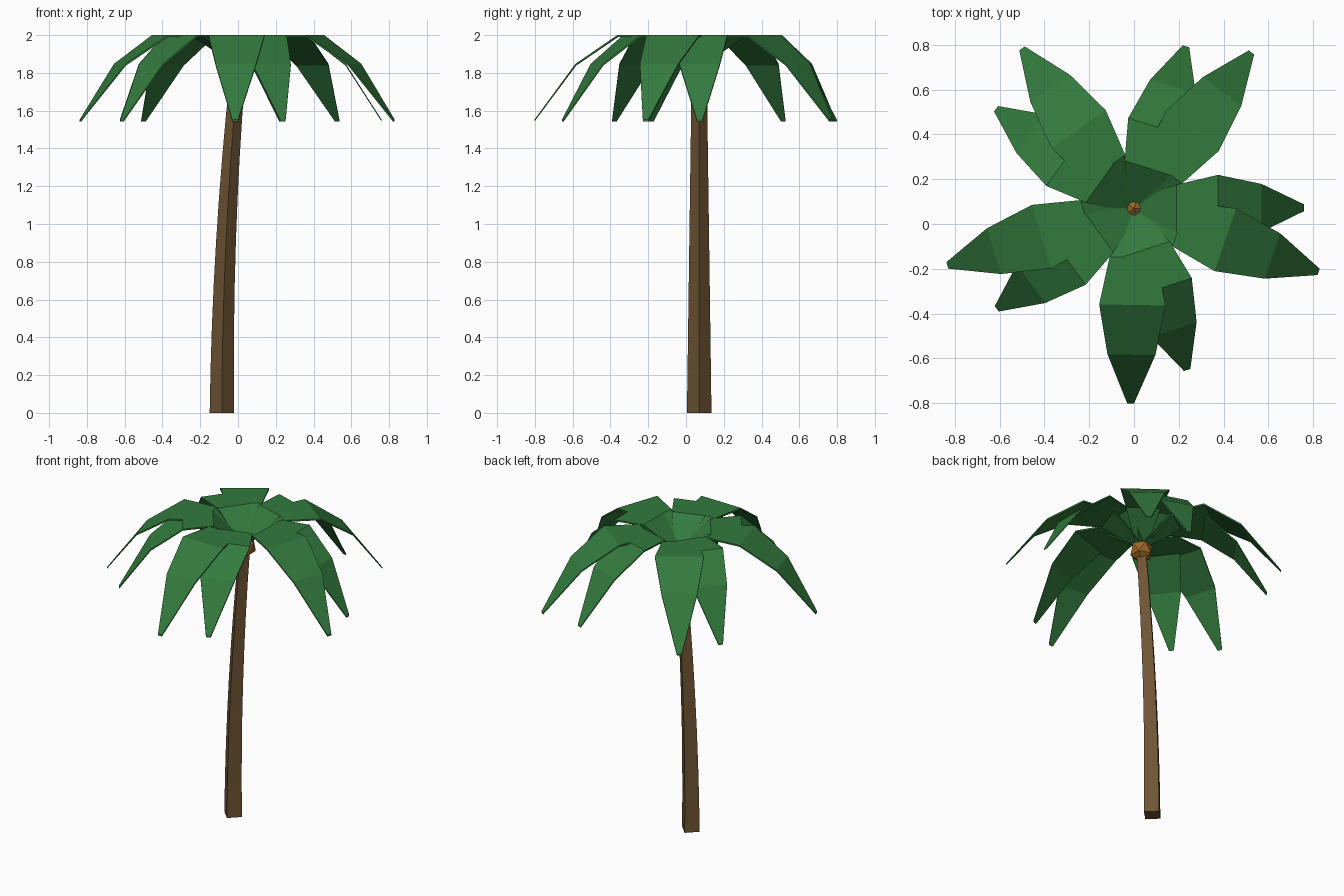
import bpy, bmesh, math
from mathutils import Vector

if "Cube" in bpy.data.objects:
    bpy.data.objects.remove(bpy.data.objects["Cube"])

CX, CY = 0.0, 0.07          # crown centre


def material(name, rgb):
    m = bpy.data.materials.new(name)
    m.diffuse_color = (*rgb, 1.0)
    m.use_nodes = True
    m.node_tree.nodes["Principled BSDF"].inputs["Base Color"].default_value = m.diffuse_color
    return m


LEAF = material("leaf green", (0.033, 0.195, 0.047))
BARK = material("bark brown", (0.156, 0.089, 0.034))
NUT = material("nut orange brown", (0.33, 0.14, 0.02))


def finish(bm, name, mat):
    bmesh.ops.recalc_face_normals(bm, faces=bm.faces)
    me = bpy.data.meshes.new(name)
    bm.to_mesh(me)
    bm.free()
    me.materials.append(mat)
    ob = bpy.data.objects.new(name, me)
    bpy.context.collection.objects.link(ob)
    return ob


def loft(rings, name, mat):
    """Skin a closed tube through four-point rings and cap both ends."""
    bm = bmesh.new()
    loops = [[bm.verts.new(p) for p in ring] for ring in rings]
    n = len(loops[0])
    for a, b in zip(loops, loops[1:]):
        for i in range(n):
            j = (i + 1) % n
            bm.faces.new((a[i], a[j], b[j], b[i]))
    bm.faces.new(loops[0])
    bm.faces.new(loops[-1])
    return finish(bm, name, mat)


# Trunk: four-sided, tapered, leaning in a gentle curve
rings = []
for k in range(9):
    t = k / 8
    x = -0.085 * (1 - t * t)
    r = 0.065 - 0.025 * t
    rings.append([(x + r * math.cos(q * math.pi / 2), CY + r * math.sin(q * math.pi / 2), 1.81 * t)
                  for q in range(4)])
loft(rings, "trunk", BARK)

# Nut at the heart of the crown
bm = bmesh.new()
bmesh.ops.create_icosphere(bm, subdivisions=1, radius=0.075)
bmesh.ops.translate(bm, verts=bm.verts, vec=(CX, CY, 1.815))
finish(bm, "crown_nut", NUT)

# Fronds: (fraction of length, half width, top height)
PROFILE = [(0.0, 0.03, 1.847), (0.25, 0.105, 2.0), (0.495, 0.148, 2.0),
           (0.75, 0.107, 1.848), (1.0, 0.015, 1.553)]
THICK = 0.01


def frond(name, angle, length):
    d = Vector((math.cos(angle), math.sin(angle), 0))
    s = Vector((-d.y, d.x, 0))
    rings = []
    for f, w, z in PROFILE:
        c = Vector((CX, CY, z)) + d * (f * length)
        down = Vector((0, 0, -THICK))
        rings.append([c + s * w, c - s * w, c - s * w + down, c + s * w + down])
    loft(rings, name, LEAF)


for k in range(5):
    frond(f"long_frond_{k + 1}", math.radians(53 + 72 * k), 0.872)
    frond(f"short_frond_{k + 1}", math.radians(0.2 + 72 * k), 0.76)
